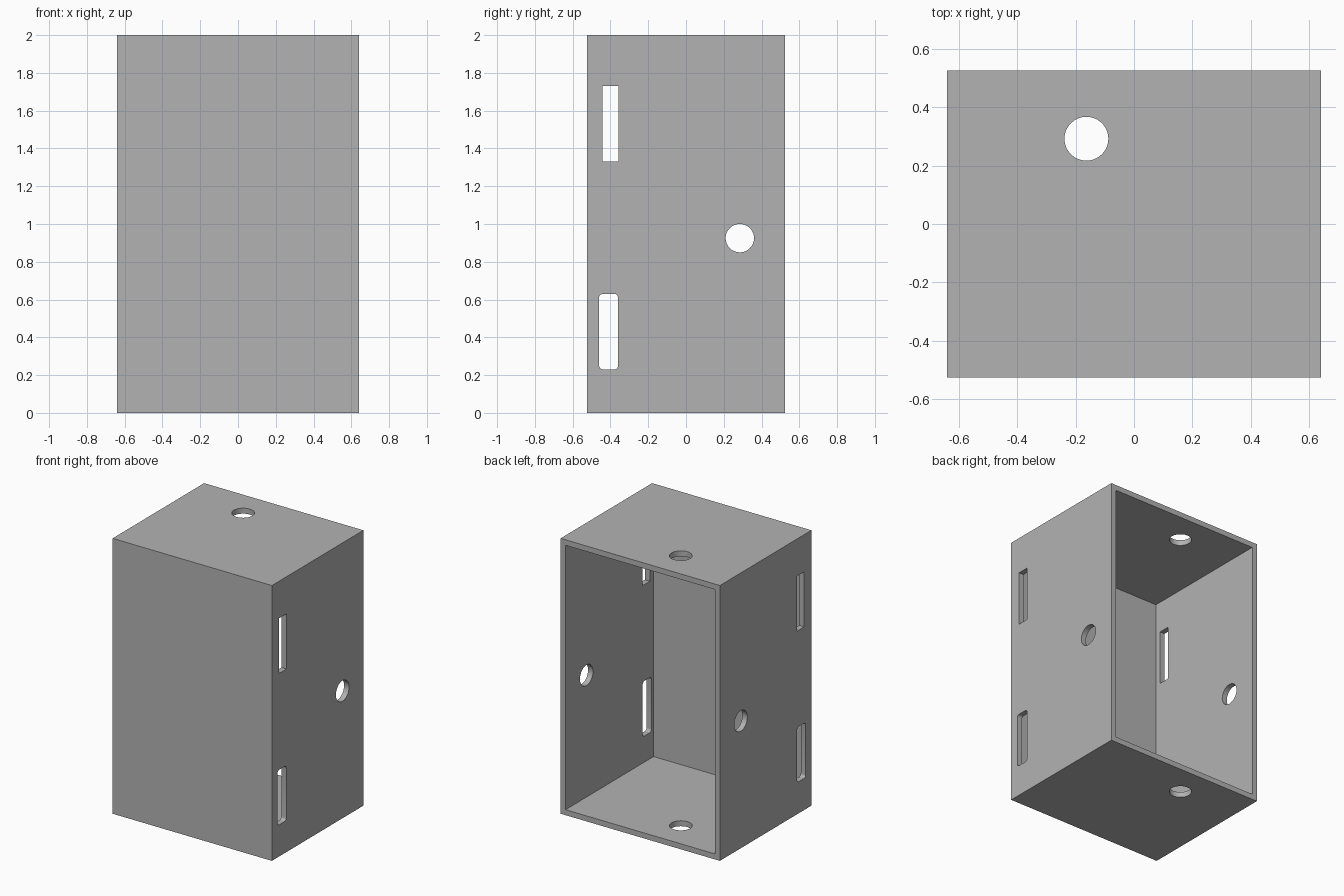
import bpy, bmesh
from math import radians

cube = bpy.data.objects.get("Cube")
if cube:
    bpy.data.objects.remove(cube)

WIDTH, DEPTH, HEIGHT, WALL = 1.28, 1.05, 2.0, 0.04

grey = bpy.data.materials.new("plain grey")
grey.use_nodes = True
grey.diffuse_color = (0.45, 0.45, 0.45, 1)
grey.node_tree.nodes["Principled BSDF"].inputs["Base Color"].default_value = grey.diffuse_color


def box(name, size, centre, corner=0):
    """Box with optional rounding of its edges along x."""
    bm = bmesh.new()
    bmesh.ops.create_cube(bm, size=1)
    bmesh.ops.scale(bm, vec=size, verts=bm.verts)
    if corner:
        edges = [e for e in bm.edges
                 if abs(e.verts[0].co.x - e.verts[1].co.x) > size[0] / 2]
        bmesh.ops.bevel(bm, geom=edges, offset=corner, segments=6,
                        profile=0.5, affect='EDGES')
    mesh = bpy.data.meshes.new(name)
    bm.to_mesh(mesh)
    bm.free()
    mesh.materials.append(grey)
    obj = bpy.data.objects.new(name, mesh)
    obj.location = centre
    bpy.context.collection.objects.link(obj)
    return obj


def drill(name, centre, length, rotation):
    bpy.ops.mesh.primitive_cylinder_add(vertices=64, radius=0.075, depth=length,
                                        location=centre, rotation=rotation)
    obj = bpy.context.object
    obj.name = name
    obj.data.materials.append(grey)
    return obj


# Enclosure body, open at the back
body = box("enclosure", (WIDTH, DEPTH, HEIGHT), (0, 0, HEIGHT / 2))

cutters = [
    # Interior, running out through the back
    box("interior_cutter", (WIDTH - 2 * WALL, DEPTH, HEIGHT - 2 * WALL),
        (0, WALL, HEIGHT / 2)),
    # Slots through both side walls
    box("upper_slot_cutter", (2, 0.085, 0.4), (0, -0.4, 1.53)),
    box("lower_slot_cutter", (2, 0.1, 0.4), (0, -0.41, 0.43), corner=0.02),
    # Round holes through the sides and through the top and bottom
    drill("side_hole_cutter", (0, 0.285, 0.925), 2, (0, radians(90), 0)),
    drill("top_hole_cutter", (-0.163, 0.292, 1), 3, (0, 0, 0)),
]

for cutter in cutters:
    cutter.hide_render = True
    mod = body.modifiers.new(cutter.name, 'BOOLEAN')
    mod.operation = 'DIFFERENCE'
    mod.solver = 'EXACT'
    mod.object = cutter

# Bake the cuts and discard the cutters
bpy.ops.object.select_all(action='DESELECT')
body.select_set(True)
bpy.context.view_layer.objects.active = body
for cutter in cutters:
    bpy.ops.object.modifier_apply(modifier=cutter.name)
    bpy.data.objects.remove(cutter)
bpy.ops.object.shade_smooth_by_angle(angle=radians(30))
